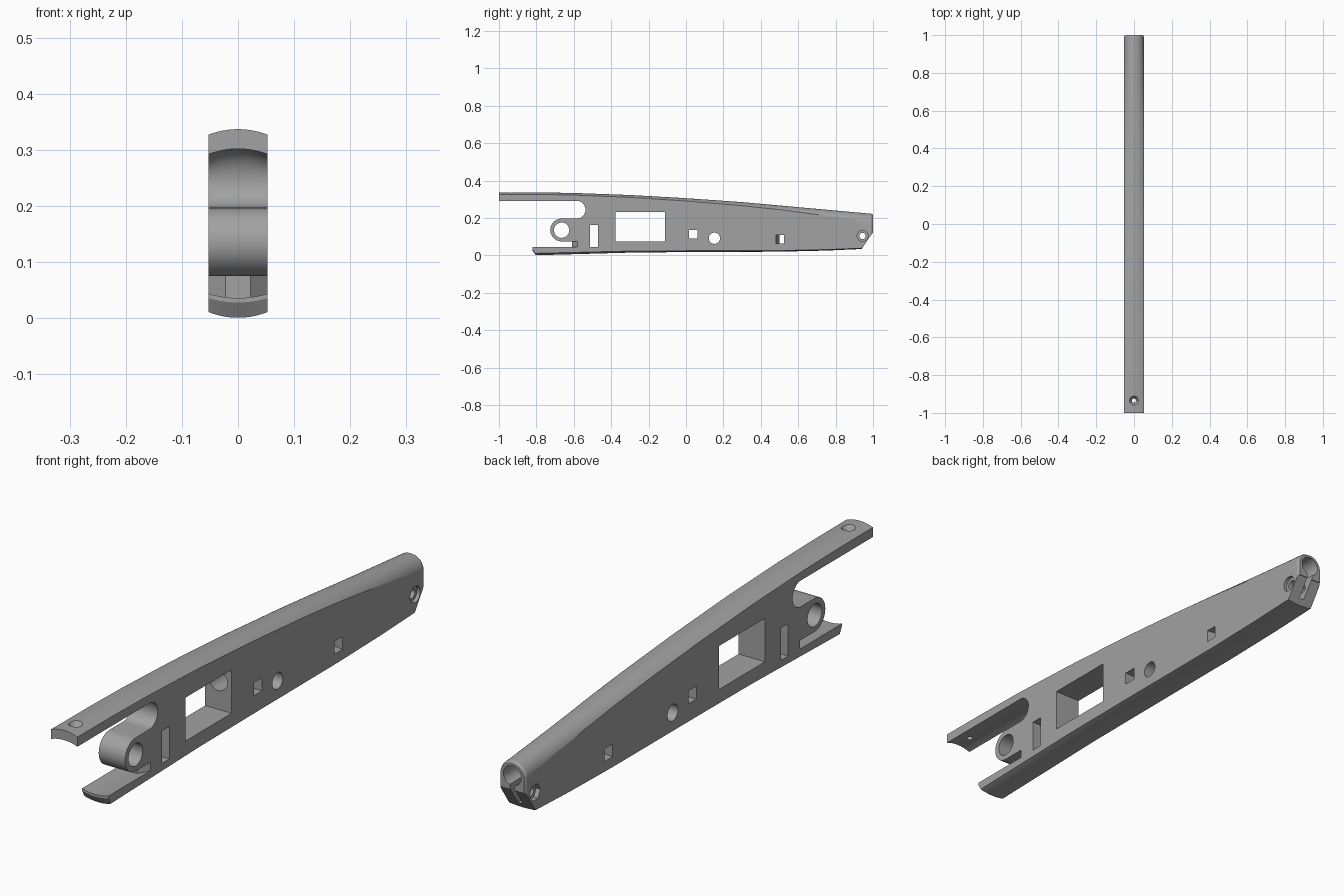
import bpy, bmesh, math
from mathutils import Matrix, Vector

if "Cube" in bpy.data.objects:
    bpy.data.objects.remove(bpy.data.objects["Cube"])

W = 0.053  # half width


def lerp(table, t):
    for (a, va), (b, vb) in zip(table, table[1:]):
        if t <= b:
            return va + (vb - va) * (t - a) / (b - a)
    return table[-1][1]


def loft(name, rings):
    """Skin a list of equal closed rings and cap both ends."""
    bm = bmesh.new()
    rows = [[bm.verts.new(p) for p in ring] for ring in rings]
    n = len(rows[0])
    for a, b in zip(rows, rows[1:]):
        for i in range(n):
            j = (i + 1) % n
            bm.faces.new((a[i], a[j], b[j], b[i]))
    bm.faces.new(rows[0])
    bm.faces.new(rows[-1])
    bmesh.ops.recalc_face_normals(bm, faces=bm.faces)
    me = bpy.data.meshes.new(name)
    bm.to_mesh(me)
    bm.free()
    ob = bpy.data.objects.new(name, me)
    bpy.context.collection.objects.link(ob)
    return ob


def arc(cy, cz, r, a0, a1, n=20):
    angs = [math.radians(a0 + (a1 - a0) * i / n) for i in range(n + 1)]
    return [(cy + r * math.cos(a), cz + r * math.sin(a)) for a in angs]


def crown(h, n=18):
    """Offsets across the width of a circular arc of height h."""
    r = (W * W + h * h) / (2 * h)
    half = 2 * math.atan(h / W)
    return [(r * math.sin(half * (2 * i / n - 1)),
             r * math.cos(half * (2 * i / n - 1)) - r + h) for i in range(n + 1)]


# Handle body: tapering bar with crowned top and bottom
TOP = [(-1, .337), (-.8, .337), (-.6, .334), (-.3, .323), (0, .306),
       (.3, .285), (.6, .258), (.8, .240), (1, .222)]
TOP_CROWN = [(-1, .01), (-.4, .012), (0, .015), (.5, .022), (.85, .036), (1, .05)]
BOTTOM = [(-1, -.001), (-.8, .001), (-.3, .015), (0, .018), (.5, .020), (.75, .026), (1, .037)]
BOTTOM_CROWN = [(-1, .011), (-.7, .010), (0, .007), (.5, .006), (1, .004)]


def section(y, inset=0.0):
    top, bot = lerp(TOP, y), lerp(BOTTOM, y)
    ht, hb = lerp(TOP_CROWN, y), lerp(BOTTOM_CROWN, y)
    pts = [(x, top - ht + z) for x, z in crown(ht)]
    pts += [(x, bot + hb - z) for x, z in reversed(crown(hb))]
    k, mid = 1 - inset / W, top - W
    return [Vector((x * k, y, mid + (z - mid) * k)) for x, z in pts]


stations = [-1 + 1.99 * i / 40 for i in range(41)]
body = loft("handle_body", [section(y) for y in stations] + [section(1.0, .005)])


def cut(cutter):
    mod = body.modifiers.new("cut", 'BOOLEAN')
    mod.operation, mod.solver, mod.object = 'DIFFERENCE', 'EXACT', cutter
    bpy.context.view_layer.objects.active = body
    bpy.ops.object.modifier_apply(modifier=mod.name)
    bpy.data.objects.remove(cutter)


def prism(outline, x0=-.1, x1=.1, shear=0.0):
    """Cutter from a (y, z) outline running across the width."""
    return loft("cutter", [[Vector((x, y - shear * x, z)) for y, z in outline] for x in (x0, x1)])


def rect(y0, y1, z0, z1):
    return [(y0, z0), (y1, z0), (y1, z1), (y0, z1)]


def circle(y, z, r, n=36):
    return arc(y, z, r, 0, 360 * (n - 1) / n, n - 1)


def rod(r0, r1, start, end, n=36):
    """Round cutter between two points with its own radius at each end."""
    a, b = Vector(start), Vector(end)
    q = (b - a).to_track_quat('Z', 'Y')
    return loft("cutter", [[p + q @ Vector((r * math.cos(t), r * math.sin(t), 0))
                for t in (2 * math.pi * i / n for i in range(n))] for p, r in ((a, r0), (b, r1))])


# Front gap: leaves the arched upper arm, round lug and dished lower tongue
def gap_ring(x):
    bow = 1 - min(1, (x / W) ** 2)
    back = -.61 + .03 * max(0, min(1, (abs(x) - .022) / (W - .022)))
    upper = [(-1.1, .292)] + arc(-.585, .2445, .0475, 90, -90)
    upper = [(y, z + .01 * bow * max(0, (z - .2445) / .0475)) for y, z in upper]
    lug = arc(-.665, .136, .061, 90, 270)
    dish = .008 * bow
    lower = [(back, .075), (back, .044 - dish), (-.822, .044 - dish), (-.822, .036 - dish),
             (-.797, -.01), (-.79, -.1), (-1.1, -.1)]
    return [Vector((x, y, z)) for y, z in upper + lug + lower]


xs = [-.07, -W, -.044, -.033, -.022, -.011, 0, .011, .022, .033, .044, W, .07]
cut(loft("cutter", [gap_ring(x) for x in xs]))

# Slanted underside of the tail
cut(prism([(1.1, .12), (.997, .12), (.94, .036), (.93, -.05), (1.1, -.05)]))

# Long bore from the window to the tail, with a slot under it at the tail
cut(rod(.036, .036, (0, -.2, .180), (0, 1.1, .172)))
cut(prism(rect(.87, 1.1, .055, .16), -.010, .010))

# Side openings
cut(prism(circle(-.665, .135, .041)))
cut(prism(rect(-.512, -.47, .045, .163)))
cut(prism(rect(-.378, -.113, .075, .233)))
cut(prism(rect(.016, .062, .09, .137)))
cut(prism(circle(.152, .092, .03)))
cut(prism(rect(.49, .535, .064, .11), shear=.19))

# Tail bolt hole with round seat on one side and nut pocket on the other
cut(prism(circle(.944, .104, .017)))
cut(prism(circle(.944, .104, .029), .040, .1))
cut(prism(circle(.944, .104, .031, 6), -.1, -.036))

# Screw hole in the upper arm
cut(rod(.011, .011, (0, -.935, .27), (0, -.935, .4)))
cut(rod(.012, .026, (0, -.935, .318), (0, -.935, .339)))

# Finish
grey = bpy.data.materials.new("plain_grey")
grey.diffuse_color = (.36, .36, .36, 1)
grey.use_nodes = True
grey.node_tree.nodes["Principled BSDF"].inputs["Base Color"].default_value = grey.diffuse_color
body.data.materials.clear()
body.data.materials.append(grey)
for p in body.data.polygons:
    p.material_index = 0
bpy.ops.object.select_all(action='DESELECT')
body.select_set(True)
bpy.context.view_layer.objects.active = body
bpy.ops.object.shade_smooth_by_angle(angle=math.radians(14))
